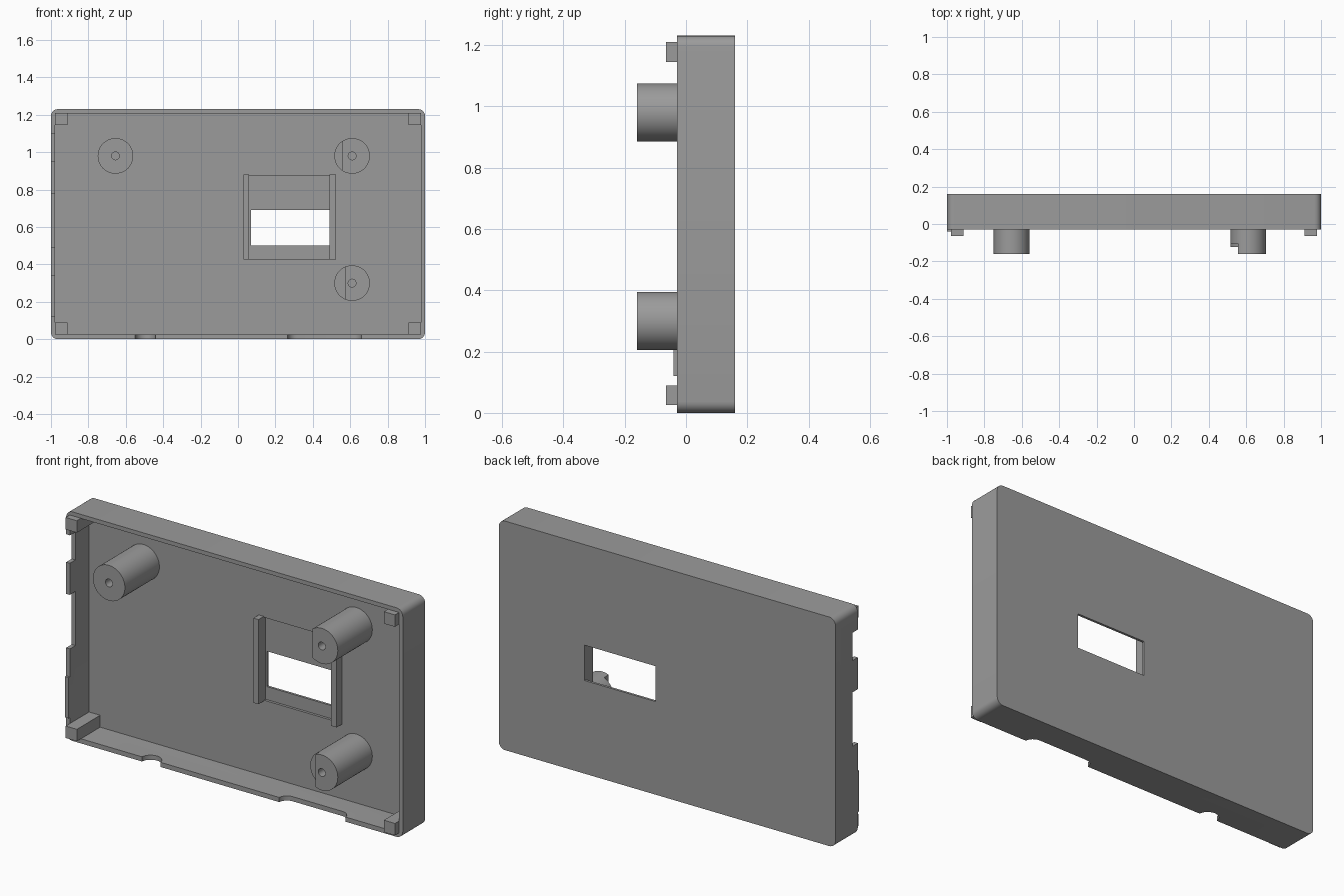
import bpy, bmesh, math

if "Cube" in bpy.data.objects:
    bpy.data.objects.remove(bpy.data.objects["Cube"])

plastic = bpy.data.materials.new("grey_plastic")
plastic.diffuse_color = (0.33, 0.33, 0.33, 1)
plastic.use_nodes = True
plastic.node_tree.nodes["Principled BSDF"].inputs["Base Color"].default_value = plastic.diffuse_color


def prism(name, points, y0, y1):
    """Extrude an (x, z) outline along y."""
    bm = bmesh.new()
    face = bm.faces.new([bm.verts.new((x, y0, z)) for x, z in points])
    new = bmesh.ops.extrude_face_region(bm, geom=[face])["geom"]
    verts = [v for v in new if isinstance(v, bmesh.types.BMVert)]
    bmesh.ops.translate(bm, verts=verts, vec=(0, y1 - y0, 0))
    bmesh.ops.recalc_face_normals(bm, faces=bm.faces)
    mesh = bpy.data.meshes.new(name)
    bm.to_mesh(mesh)
    bm.free()
    mesh.materials.append(plastic)
    ob = bpy.data.objects.new(name, mesh)
    bpy.context.collection.objects.link(ob)
    return ob


def box(name, x0, x1, y0, y1, z0, z1):
    return prism(name, [(x0, z0), (x1, z0), (x1, z1), (x0, z1)], y0, y1)


def rounded(x0, x1, z0, z1, r, n=6):
    pts = []
    corners = [(x1 - r, z1 - r), (x0 + r, z1 - r), (x0 + r, z0 + r), (x1 - r, z0 + r)]
    for k, (cx, cz) in enumerate(corners):
        for i in range(n + 1):
            a = math.pi / 2 * (k + i / n)
            pts.append((cx + r * math.cos(a), cz + r * math.sin(a)))
    return pts


def circle(cx, cz, r, n):
    return [(cx + r * math.cos(2 * math.pi * i / n),
             cz + r * math.sin(2 * math.pi * i / n)) for i in range(n)]


def cut(ob, cutters):
    """Subtract each cutter and delete it."""
    bpy.context.view_layer.objects.active = ob
    for c in cutters:
        mod = ob.modifiers.new("cut", "BOOLEAN")
        mod.operation, mod.solver, mod.object = "DIFFERENCE", "EXACT", c
        bpy.ops.object.modifier_apply(modifier=mod.name)
        bpy.data.objects.remove(c)


def smooth(ob):
    bpy.ops.object.select_all(action="DESELECT")
    ob.select_set(True)
    bpy.context.view_layer.objects.active = ob
    bpy.ops.object.shade_smooth_by_angle(angle=math.radians(30))


def upright(points, z0, z1):
    """Cutter from an (x, y) outline, running along z."""
    ob = prism("cutter", points, z0, z1)
    for v in ob.data.vertices:
        v.co = (v.co.x, v.co.z, v.co.y)
    ob.data.flip_normals()
    return ob


H, FRONT, BACK, FLOOR, W = 1.23, -0.03, 0.16, 0.133, 0.022

# Tray shell with window, window recess and connector notches
shell = prism("case_shell", rounded(-1, 1, 0, H, 0.037), FRONT, BACK)
cut(shell, [
    prism("cutter", rounded(-1 + W, 1 - W, W + 0.003, H - W, 0.012, 4), -0.2, FLOOR),
    box("cutter", 0.06, 0.49, 0.0, 0.147, 0.43, 0.875),
    box("cutter", 0.07, 0.49, 0.0, 0.3, 0.50, 0.69),
    box("cutter", -1.1, -0.95, -0.2, 0.017, 0.95, 1.10),
    box("cutter", -1.1, -0.95, -0.2, 0.017, 0.49, 0.78),
    upright(circle(-0.495, -0.035, 0.055, 32), -0.1, 0.1),
    upright(rounded(0.265, 0.66, -0.14, 0.015, 0.05), -0.1, 0.1),
])
smooth(shell)

# Raised lip on the left wall
box("side_lip", -1, -1 + W, -0.04, FRONT, 0.12, 0.34)

# Rails either side of the window
for name, x0, x1 in (("left", 0.03, 0.06), ("right", 0.49, 0.525)):
    box("window_rail_" + name, x0, x1, 0.088, FLOOR + 0.005, 0.425, 0.88)

# Corner locating blocks
for s in (-1, 1):
    for z in (0.025, 1.145):
        a, b = sorted((s * 0.978, s * 0.912))
        box("corner_block", a, b, -0.065, FLOOR + 0.005, z, z + 0.064)

# Screw posts: centre, optional step position and step height
for cx, cz, step_x, step_y in ((-0.655, 0.98, None, 0),
                               (0.61, 0.98, 0.555, -0.105),
                               (0.61, 0.30, 0.572, -0.122)):
    post = prism("screw_post", circle(cx, cz, 0.095, 48), -0.16, FLOOR + 0.005)
    cutters = [prism("cutter", circle(cx, cz, 0.021, 24), -0.3, 0.08)]
    if step_x:
        cutters.append(box("cutter", 0.4, step_x, -0.3, step_y, cz - 0.2, cz + 0.2))
    cut(post, cutters)
    smooth(post)
